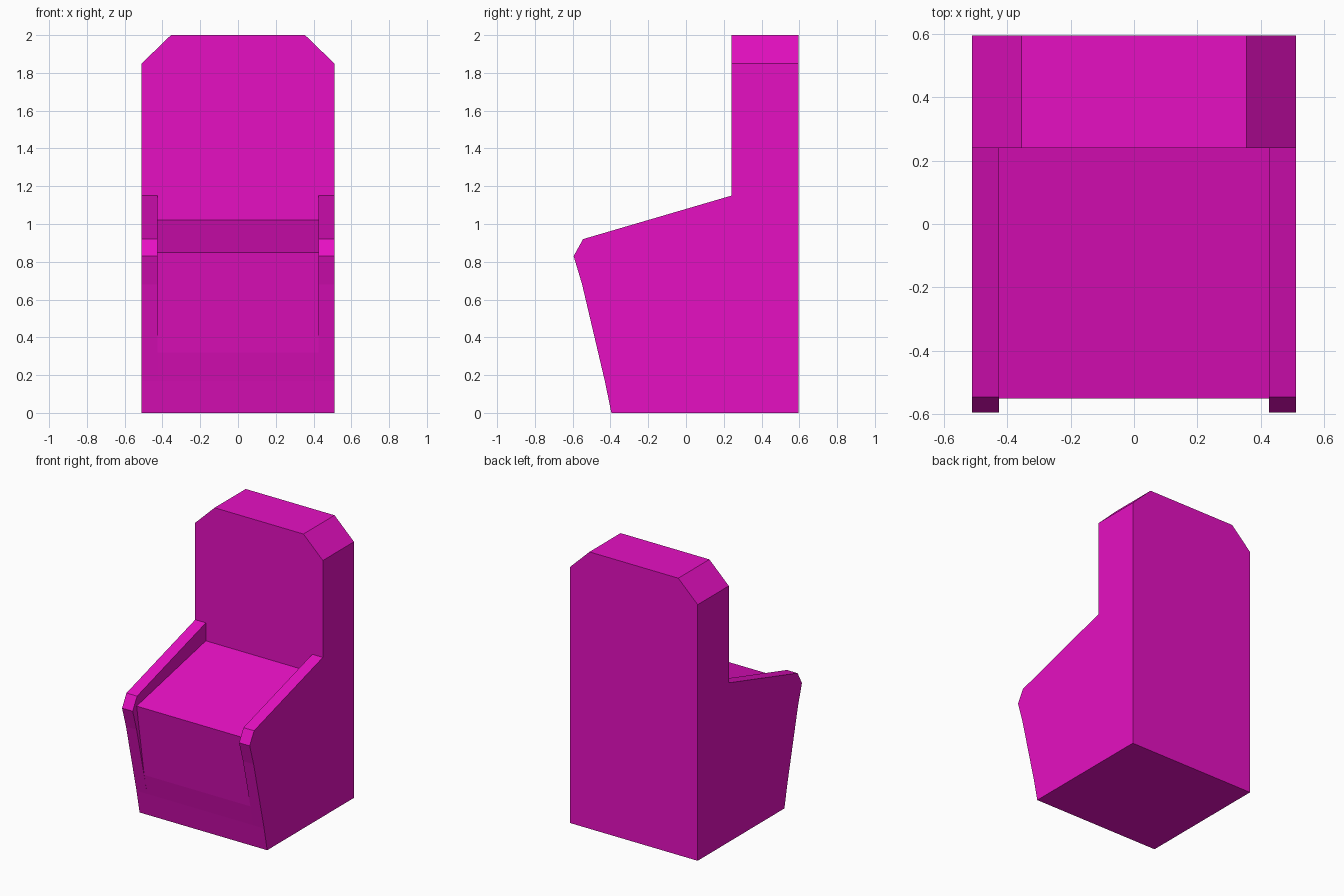
import bpy
import bmesh
from mathutils import Vector

cube = bpy.data.objects.get("Cube")
if cube:
    bpy.data.objects.remove(cube, do_unlink=True)

COLOUR = (0.79, 0.005, 0.54, 1.0)
magenta = bpy.data.materials.new("magenta_upholstery")
magenta.use_nodes = True
magenta.diffuse_color = COLOUR
bsdf = next(n for n in magenta.node_tree.nodes if n.type == 'BSDF_PRINCIPLED')
bsdf.inputs["Base Color"].default_value = COLOUR
bsdf.inputs["Roughness"].default_value = 0.8


def extrude_profile(name, points, offset):
    """Make a solid by extruding a closed 3D profile along an offset."""
    bm = bmesh.new()
    face = bm.faces.new([bm.verts.new(p) for p in points])
    result = bmesh.ops.extrude_face_region(bm, geom=[face], use_keep_orig=True)
    moved = [g for g in result["geom"] if isinstance(g, bmesh.types.BMVert)]
    bmesh.ops.translate(bm, verts=moved, vec=Vector(offset))
    bmesh.ops.recalc_face_normals(bm, faces=bm.faces)
    mesh = bpy.data.meshes.new(name)
    bm.to_mesh(mesh)
    bm.free()
    mesh.materials.append(magenta)
    obj = bpy.data.objects.new(name, mesh)
    bpy.context.collection.objects.link(obj)
    return obj


HALF_W, INNER_W = 0.51, 0.425
BACK_FRONT, BACK_REAR = 0.24, 0.595

# Backrest: full-height slab with clipped top corners
half = [(HALF_W, 0), (HALF_W, 1.85), (0.355, 2.0)]
outline = half + [(-x, z) for x, z in reversed(half)]
extrude_profile("backrest", [(x, BACK_FRONT, z) for x, z in outline],
                (0, BACK_REAR - BACK_FRONT, 0))

# Seat: block with sloping front and top
seat = [(BACK_FRONT, 0), (-0.395, 0), (-0.43, 0.17), (-0.464, 0.32),
        (-0.55, 0.85), (BACK_FRONT, 1.02)]
extrude_profile("seat", [(-INNER_W, y, z) for y, z in seat],
                (2 * INNER_W, 0, 0))

# Armrests: side panels with a blunt nose
arm = [(BACK_FRONT, 0), (-0.395, 0), (-0.43, 0.17), (-0.55, 0.68),
       (-0.595, 0.83), (-0.545, 0.92), (BACK_FRONT, 1.15)]
for name, side in (("left_armrest", 1), ("right_armrest", -1)):
    extrude_profile(name, [(side * INNER_W, y, z) for y, z in arm],
                    (side * (HALF_W - INNER_W), 0, 0))
